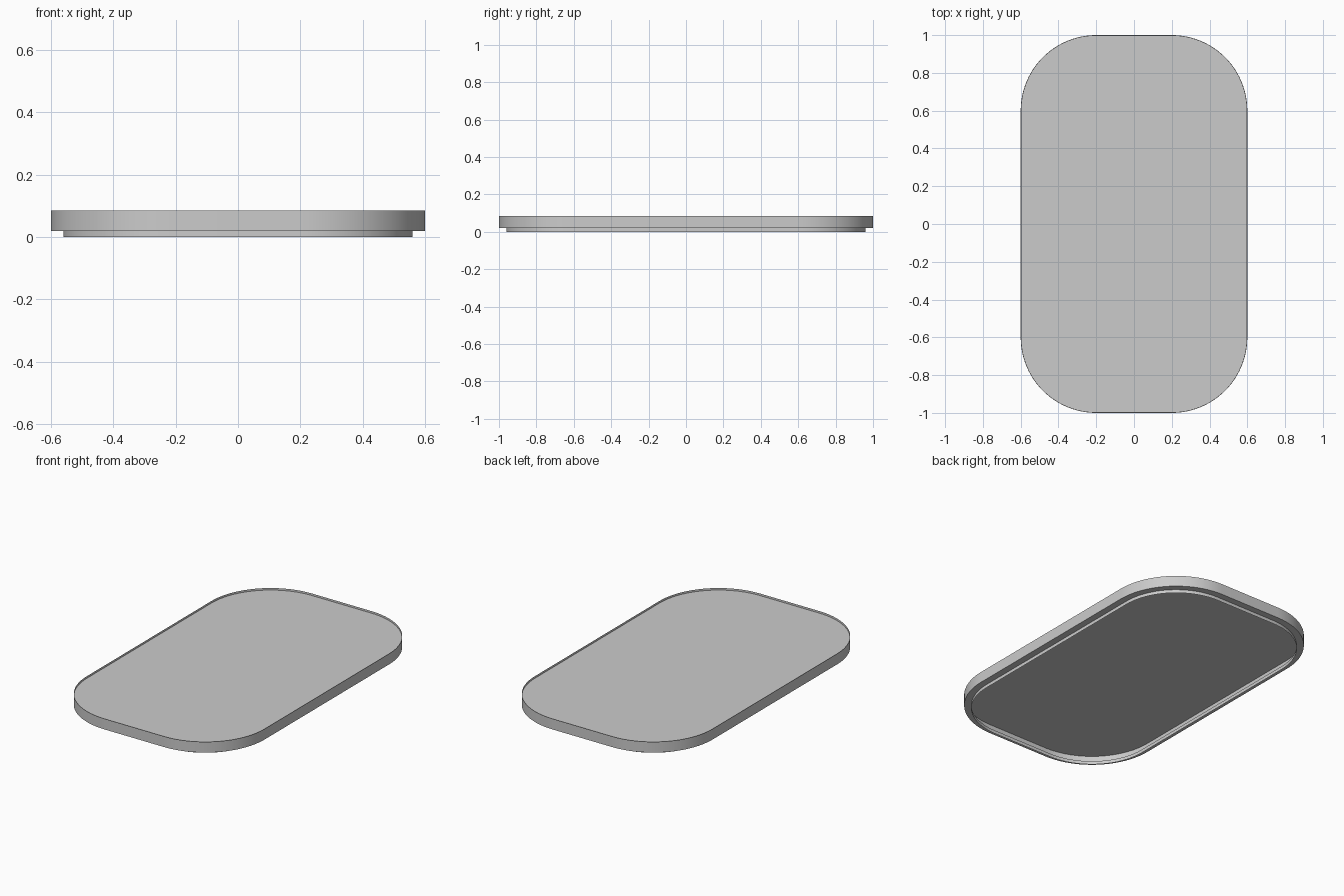
import bpy, bmesh
from math import sin, cos, pi

if "Cube" in bpy.data.objects:
    bpy.data.objects.remove(bpy.data.objects["Cube"])


def outline(inset, z, seg=24):
    """Rounded rectangle, 1.2 x 2.0 less the inset, as a loop of points."""
    r = 0.4 - inset
    pts = []
    for i, (sx, sy) in enumerate([(1, 1), (-1, 1), (-1, -1), (1, -1)]):
        for k in range(seg + 1):
            a = (i + k / seg) * pi / 2
            pts.append((sx * 0.2 + r * cos(a), sy * 0.6 + r * sin(a), z))
    return pts


def finish(name, bm):
    me = bpy.data.meshes.new(name)
    bm.to_mesh(me)
    bm.free()
    ob = bpy.data.objects.new(name, me)
    bpy.context.collection.objects.link(ob)
    bpy.ops.object.select_all(action='DESELECT')
    ob.select_set(True)
    bpy.context.view_layer.objects.active = ob
    bpy.ops.object.shade_smooth_by_angle(angle=0.6)


def sheet_walls(name, profile):
    """Thin band following (inset, z) steps around the outline."""
    bm = bmesh.new()
    loops = [[bm.verts.new(p) for p in outline(i, z)] for i, z in profile]
    n = len(loops[0])
    for a, b in zip(loops, loops[1:]):
        for k in range(n):
            bm.faces.new((a[k], a[(k + 1) % n], b[(k + 1) % n], b[k]))
    finish(name, bm)


# Thin rim: bottom foot, outward ledge, outer wall
sheet_walls("rim", [(0.04, 0.0), (0.04, 0.02), (0.0, 0.02), (0.0, 0.085)])

# Top panel set slightly below the rim edge
bm = bmesh.new()
bm.faces.new([bm.verts.new(p) for p in outline(0.001, 0.073)])
finish("top_panel", bm)
